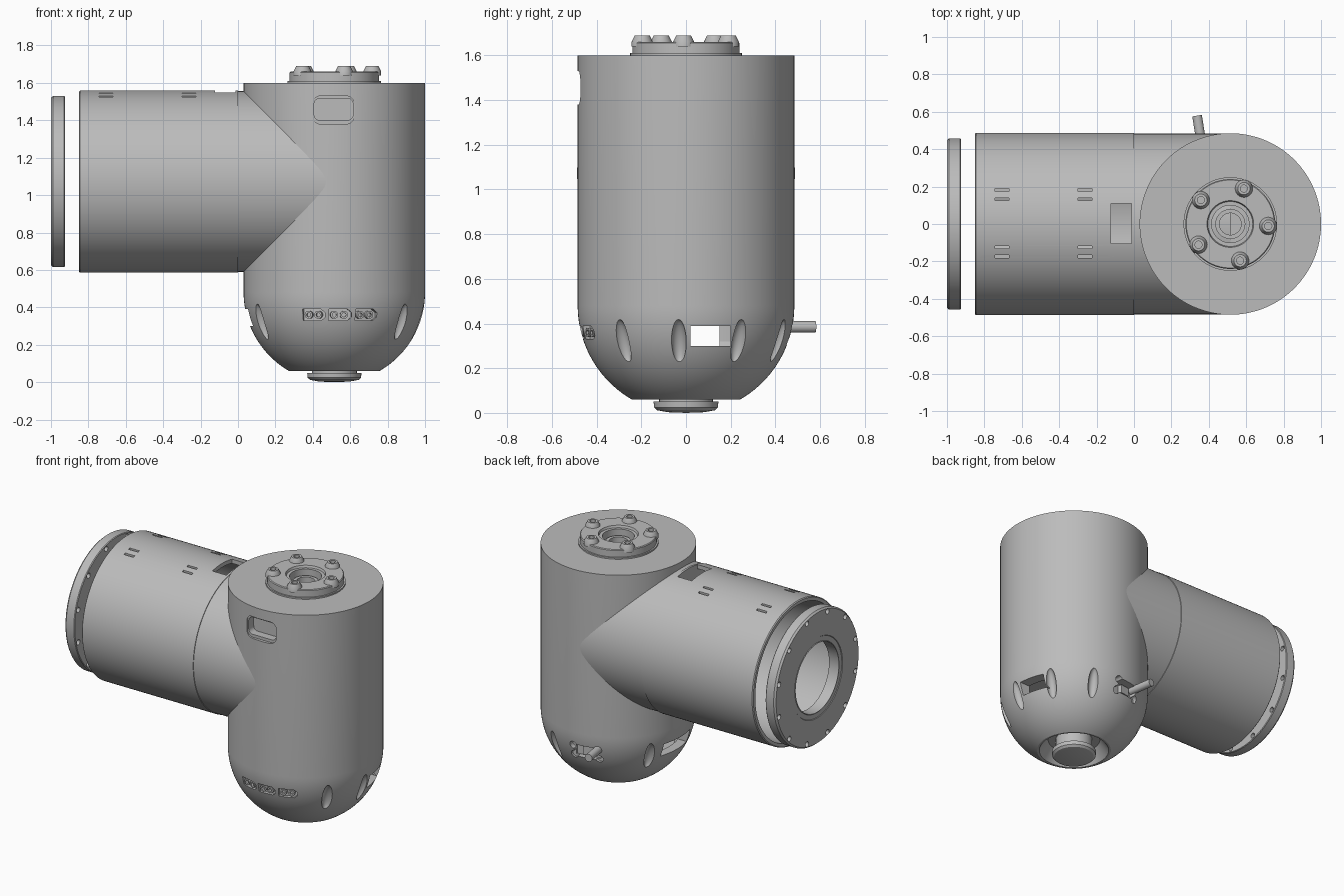
import bpy, bmesh
from math import pi, sin, cos, radians, asin
from mathutils import Matrix

if "Cube" in bpy.data.objects:
    bpy.data.objects.remove(bpy.data.objects["Cube"])

# One satin grey for every part
grey = bpy.data.materials.new("machined_grey")
grey.use_nodes = True
colour = (0.5, 0.5, 0.5, 1)
grey.diffuse_color = colour
grey.node_tree.nodes["Principled BSDF"].inputs["Base Color"].default_value = colour

COL_X, COL_R, DOME_Z = 0.515, 0.485, 0.48
ARM_Z, ARM_R = 1.0725, 0.4875
COLUMN = Matrix.Translation((COL_X, 0, 0))
ARM = Matrix.Translation((0, 0, ARM_Z)) @ Matrix.Rotation(pi / 2, 4, 'Y')


def finish(name, bm, matrix):
    bmesh.ops.remove_doubles(bm, verts=bm.verts, dist=1e-5)
    bmesh.ops.recalc_face_normals(bm, faces=bm.faces)
    bm.transform(matrix)
    mesh = bpy.data.meshes.new(name)
    bm.to_mesh(mesh)
    bm.free()
    mesh.materials.append(grey)
    obj = bpy.data.objects.new(name, mesh)
    bpy.context.scene.collection.objects.link(obj)
    smooth(mesh)
    return obj


def smooth(mesh):
    mesh.polygons.foreach_set("use_smooth", [True] * len(mesh.polygons))
    mesh.set_sharp_from_angle(angle=radians(30))


def lathe(name, profile, matrix=COLUMN, steps=96, ring=False):
    """Turn (radius, height) points about the local z axis."""
    bm = bmesh.new()
    vs = [bm.verts.new((r, 0, z)) for r, z in profile]
    es = [bm.edges.new(p) for p in zip(vs, vs[1:])]
    if ring:
        es.append(bm.edges.new((vs[-1], vs[0])))
    bmesh.ops.spin(bm, geom=vs + es, cent=(0, 0, 0), axis=(0, 0, 1),
                   angle=2 * pi, steps=steps)
    return finish(name, bm, matrix)


def prism(name, points, low, high, matrix):
    """Extrude a flat outline along local z."""
    bm = bmesh.new()
    face = bm.faces.new([bm.verts.new((u, v, low)) for u, v in points])
    new = bmesh.ops.extrude_face_region(bm, geom=[face])["geom"]
    bmesh.ops.translate(bm, vec=(0, 0, high - low),
                        verts=[g for g in new if isinstance(g, bmesh.types.BMVert)])
    return finish(name, bm, matrix)


def rect(u0, u1, v0, v1, r=0.0):
    if not r:
        return [(u0, v0), (u1, v0), (u1, v1), (u0, v1)]
    corners = [(u1 - r, v1 - r), (u0 + r, v1 - r), (u0 + r, v0 + r), (u1 - r, v0 + r)]
    return [(cu + r * cos((k + s / 6) * pi / 2), cv + r * sin((k + s / 6) * pi / 2))
            for k, (cu, cv) in enumerate(corners) for s in range(7)]


def radial(degrees, z=0.0):
    """Frame on the column axis whose local z points outward."""
    return (Matrix.Translation((COL_X, 0, z)) @ Matrix.Rotation(radians(degrees + 90), 4, 'Z')
            @ Matrix.Rotation(pi / 2, 4, 'X'))


def carve(target, cutters):
    for c in cutters:
        mod = target.modifiers.new(c.name, 'BOOLEAN')
        mod.operation, mod.solver, mod.object = 'DIFFERENCE', 'EXACT', c
    deps = bpy.context.evaluated_depsgraph_get()
    mesh = bpy.data.meshes.new_from_object(target.evaluated_get(deps))
    target.modifiers.clear()
    target.data = mesh
    smooth(mesh)
    for c in cutters:
        bpy.data.objects.remove(c)


# Upright column with a rounded lower dome and a dished bottom opening
start = asin((DOME_Z - 0.06) / COL_R)
dome = [(COL_R * cos(start * (1 - i / 20)), DOME_Z - COL_R * sin(start * (1 - i / 20)))
        for i in range(21)]
column = lathe("column_housing", [(0, 0.14), (0.17, 0.14), (0.228, 0.06)] + dome
               + [(COL_R, 1.6), (0, 1.6)], steps=128)

cuts = [lathe("dome_cavity", [(0, 0.24), (0.35, 0.24), (0.4, 0.32), (0.4, 0.52), (0, 0.52)]),
        lathe("top_bore", [(0, 1.54), (0.1, 1.54), (0.1, 1.7), (0, 1.7)])]
# Slim vent scoops around the dome
for a in (-149, -38, -4, 31, 66, 150):
    bm = bmesh.new()
    bmesh.ops.create_uvsphere(bm, u_segments=24, v_segments=16, radius=1)
    cuts.append(finish("scoop", bm, radial(a, 0.32) @ Matrix.Translation((0, 0, 0.457))
                       @ Matrix.Rotation(radians(19), 4, 'X')
                       @ Matrix.Diagonal((0.033, 0.105, 0.035, 1))))
# Side windows
cuts.append(prism("side_window", rect(0.02, 0.2, 0.3, 0.39), 0.3, 0.6, radial(0)))
cuts.append(prism("inner_window", rect(-0.15, 0.12, 0.3, 0.39), 0.3, 0.6, radial(180)))
# Rear connector pocket with round corner reliefs
cuts.append(prism("rear_pocket", rect(-0.085, 0.085, 0.305, 0.395), 0.41, 0.6, radial(99)))
for u in (-0.085, 0.085):
    for z in (0.315, 0.385):
        cuts.append(lathe("relief", [(0, 0.42), (0.026, 0.42), (0.026, 0.6), (0, 0.6)],
                          radial(99, z) @ Matrix.Translation((u, 0, 0)), 20))
# Front display recess with a shallow surround
cuts.append(prism("surround", rect(-0.118, 0.107, 1.38, 1.53, 0.045), 0.465, 0.6, radial(-90)))
cuts.append(prism("display", rect(-0.108, 0.1, 1.4, 1.517, 0.03), 0.41, 0.6, radial(-90)))
# Three pointed sockets across the front
sockets = (-103.6, -86.3, -68.7)
plug = [(-0.06, -0.03), (0.04, -0.03), (0.062, -0.012), (0.062, 0.012), (0.04, 0.03), (-0.06, 0.03)]
for a in sockets:
    cuts.append(prism("socket", plug, 0.437, 0.6, radial(a, 0.36)))
carve(column, cuts)

# Socket contacts and rear connector block
for a in sockets:
    for u in (-0.03, 0.022):
        lathe("socket_contact", [(0, 0.43), (0.021, 0.43), (0.021, 0.462), (0.011, 0.462),
                                 (0.011, 0.445), (0, 0.445)],
              radial(a, 0.36) @ Matrix.Translation((u, 0, 0)), 20)
prism("rear_connector", rect(-0.03, 0.04, 0.32, 0.38), 0.4, 0.44, radial(99))

# Bottom button on its post
lathe("bottom_button", [(0, 0), (0.08, 0.003), (0.13, 0.012), (0.143, 0.024), (0.145, 0.05),
                        (0.12, 0.05), (0.12, 0.15), (0, 0.15)])

# Top output flange, hub and studs
lathe("top_flange", [(0.1, 1.59), (0.25, 1.59), (0.25, 1.61), (0.24, 1.61), (0.24, 1.655),
                     (0.235, 1.66), (0.125, 1.66), (0.12, 1.645), (0.1, 1.645)], ring=True)
lathe("top_hub", [(0.058, 1.53), (0.08, 1.53), (0.08, 1.61), (0.058, 1.61)], ring=True)
for k in range(5):
    a = radians(-3 + 72 * k)
    lathe("top_stud", [(0, 1.64), (0.048, 1.64), (0.047, 1.662), (0.033, 1.69), (0.019, 1.69),
                       (0.019, 1.672), (0, 1.672)],
          COLUMN @ Matrix.Translation((0.203 * cos(a), 0.203 * sin(a), 0)), 24)

# Side arm: open shell plus the neck running into the column
arm = lathe("arm_housing", [(0.46, -0.85), (ARM_R - 0.006, -0.85), (ARM_R, -0.844), (ARM_R, 0),
                            (0, 0), (0, -0.01), (0.46, -0.01)], ARM, 128, ring=True)
cuts = [prism("arm_window", rect(-0.122, -0.014, -0.105, 0.11), 1.4, 1.7, Matrix())]
for x in (-0.705, -0.262):
    for y in (0.182, 0.132, -0.124, -0.174):
        cuts.append(prism("arm_slot", rect(x - 0.037, x + 0.037, y - 0.007, y + 0.007),
                          1.51, 1.7, Matrix()))
carve(arm, cuts)
lathe("arm_neck", [(0, -0.005), (0.483, -0.005), (0.483, COL_X), (0, COL_X)], ARM, 128)

# Mounting ring at the arm's end with twelve bolt holes
ring = lathe("mounting_ring", [(0.235, -1), (0.235, -0.925), (0.454, -0.925), (0.458, -0.93),
                               (0.458, -0.988), (0.448, -1), (0.275, -1), (0.272, -0.996),
                               (0.24, -0.996)], ARM, 128, ring=True)
bolts = []
for k in range(12):
    a = 2 * pi * (k + 0.5) / 12
    bolts.append(lathe("bolt_hole", [(0, -1.1), (0.018, -1.1), (0.018, -0.8), (0, -0.8)],
                       ARM @ Matrix.Translation((0.43 * cos(a), 0.43 * sin(a), 0)), 16))
carve(ring, bolts)
